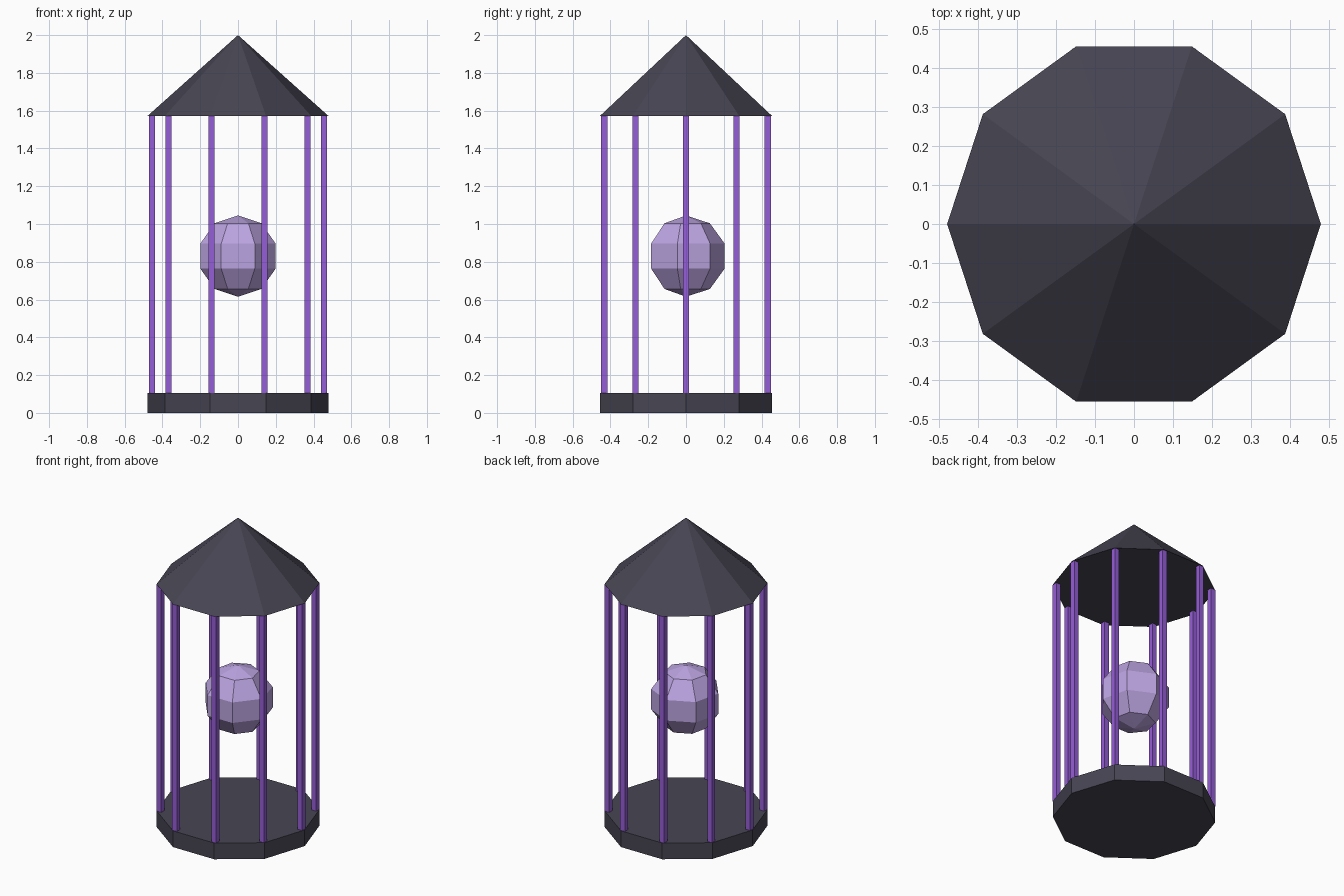
import bpy
from math import cos, sin, tau

cube = bpy.data.objects.get("Cube")
if cube:
    bpy.data.objects.remove(cube, do_unlink=True)

SIDES = 10
RADIUS = 0.478
BASE_TOP = 0.105
EAVES = 1.573
PEAK = 2.0


def material(name, rgb):
    mat = bpy.data.materials.new(name)
    mat.use_nodes = True
    color = (*rgb, 1)
    mat.diffuse_color = color
    mat.node_tree.nodes["Principled BSDF"].inputs["Base Color"].default_value = color
    return mat


def finish(name, mat):
    obj = bpy.context.object
    obj.name = name
    obj.data.materials.append(mat)
    return obj


def decagon_cone(name, bottom, top, top_radius, mat):
    """Ten-sided prism or pyramid with a corner on +x."""
    bpy.ops.mesh.primitive_cone_add(
        vertices=SIDES, radius1=RADIUS, radius2=top_radius,
        depth=top - bottom, location=(0, 0, (bottom + top) / 2),
        rotation=(0, 0, tau / 4))
    bpy.ops.object.transform_apply(location=False, rotation=True, scale=False)
    return finish(name, mat)


slate = material("dark slate", (0.063, 0.060, 0.086))
violet = material("violet", (0.30, 0.11, 0.68))
lilac = material("pale lilac", (0.50, 0.37, 0.75))

# Floor slab and pointed roof
decagon_cone("base", 0, BASE_TOP, RADIUS, slate)
decagon_cone("roof", EAVES, PEAK, 0, slate)

# Square bars under each roof corner
for i in range(SIDES):
    a = tau * i / SIDES
    bpy.ops.mesh.primitive_cube_add(
        size=1, location=(0.455 * cos(a), 0.455 * sin(a), (BASE_TOP + EAVES) / 2))
    bar = finish(f"bar_{i + 1}", violet)
    bar.scale = (0.033, 0.033, EAVES - BASE_TOP)

# Faceted orb floating in the middle, with a corner on +x
bpy.ops.mesh.primitive_uv_sphere_add(
    segments=7, ring_count=5, radius=0.215, location=(0, 0, 0.83))
finish("orb", lilac)
